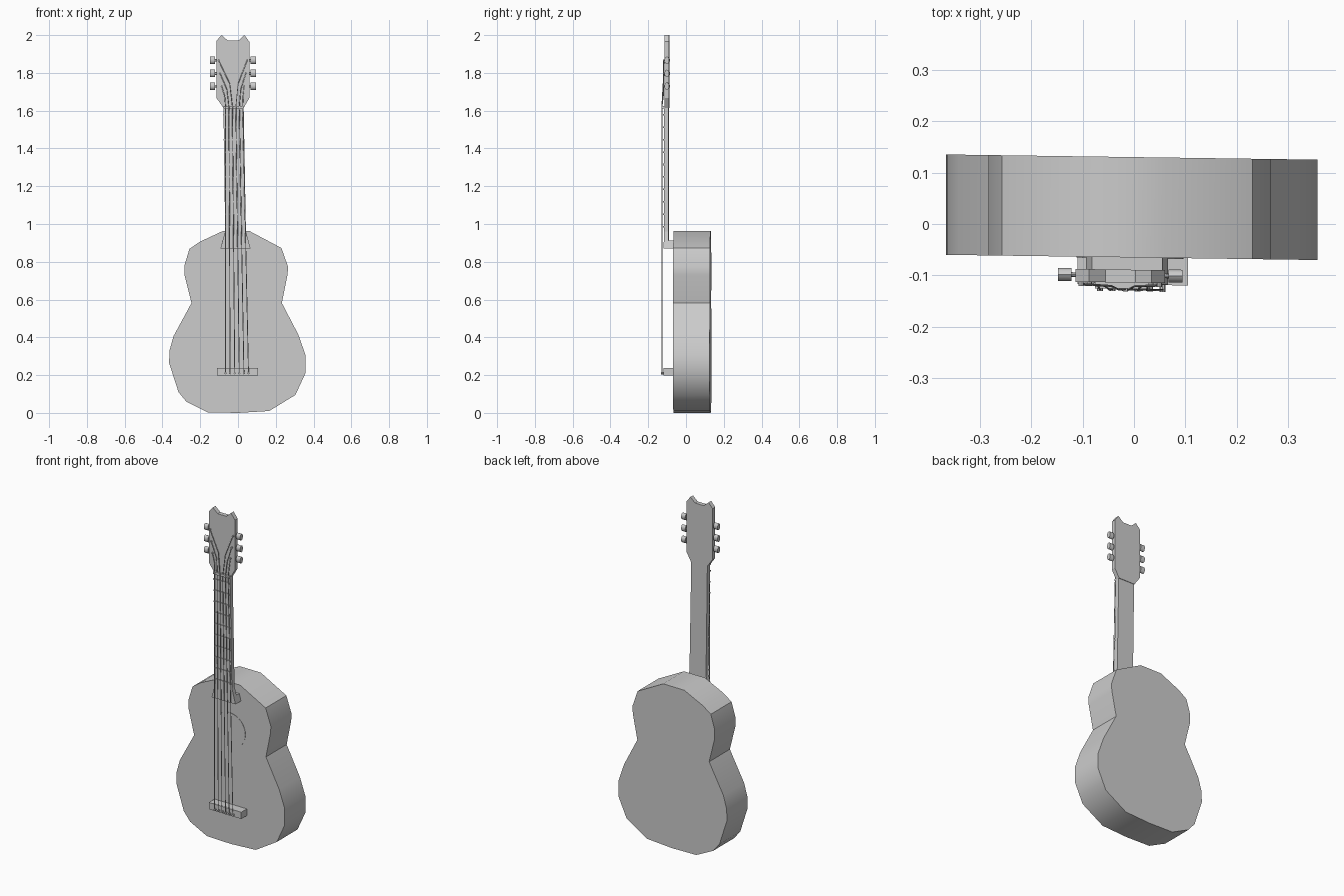
import bpy, bmesh, math
from mathutils import Vector

if "Cube" in bpy.data.objects:
    bpy.data.objects.remove(bpy.data.objects["Cube"])

SKEW = 0.014  # the whole guitar is turned very slightly about z


def finish(name, bm, smooth=None):
    for v in bm.verts:
        v.co.y -= SKEW * v.co.x
    bmesh.ops.recalc_face_normals(bm, faces=bm.faces)
    me = bpy.data.meshes.new(name)
    bm.to_mesh(me)
    bm.free()
    ob = bpy.data.objects.new(name, me)
    bpy.context.collection.objects.link(ob)
    if smooth:
        bpy.context.view_layer.objects.active = ob
        ob.select_set(True)
        bpy.ops.object.shade_smooth_by_angle(angle=math.radians(smooth))
        ob.select_set(False)
    return ob


def plate(name, outline, y0, y1, smooth=None):
    """Extrude an (x, z) outline from y0 to y1."""
    bm = bmesh.new()
    face = bm.faces.new([bm.verts.new((x, y0, z)) for x, z in outline])
    ext = bmesh.ops.extrude_face_region(bm, geom=[face])["geom"]
    for v in ext:
        if isinstance(v, bmesh.types.BMVert):
            v.co.y = y1
    return finish(name, bm, smooth)


def box(name, x0, x1, y0, y1, z0, z1):
    return plate(name, [(x0, z0), (x1, z0), (x1, z1), (x0, z1)], y0, y1)


def rod(bm, a, b, r, sides=6):
    a, b = Vector(a), Vector(b)
    m = (b - a).to_track_quat('Z', 'Y').to_matrix().to_4x4()
    m.translation = (a + b) / 2
    bmesh.ops.create_cone(bm, cap_ends=True, segments=sides, radius1=r,
                          radius2=r, depth=(b - a).length, matrix=m)


# Body: slightly irregular figure-eight slab
plate("body", [
    (0.06, 0.963), (0.23, 0.873), (0.265, 0.773), (0.262, 0.73), (0.232, 0.582),
    (0.32, 0.413), (0.357, 0.307), (0.357, 0.21), (0.304, 0.095), (0.165, 0.01),
    (0.0, 0.0), (-0.16, 0.003), (-0.272, 0.058), (-0.315, 0.11), (-0.365, 0.265),
    (-0.362, 0.333), (-0.341, 0.407), (-0.246, 0.582), (-0.283, 0.73),
    (-0.283, 0.783), (-0.257, 0.868), (-0.204, 0.905), (-0.08, 0.963)],
    -0.065, 0.13, 35)

# Sound hole disc, almost flush with the top
bm = bmesh.new()
rod(bm, (-0.008, -0.067, 0.677), (-0.008, -0.06, 0.677), 0.104, 32)
finish("sound_hole", bm)

# Neck with flared foot, heel and headstock
plate("neck", [(-0.093, 0.87), (0.066, 0.87), (0.042, 0.96), (0.03, 1.62),
               (-0.077, 1.62), (-0.068, 0.96)], -0.117, -0.092)
plate("heel", [(-0.093, 0.87), (0.066, 0.87), (0.055, 0.912), (-0.082, 0.912)],
      -0.094, -0.06)
plate("headstock", [
    (-0.077, 1.615), (-0.114, 1.667), (-0.114, 1.97), (-0.087, 2.0),
    (-0.055, 1.972), (0.003, 1.972), (0.034, 2.0), (0.06, 1.965),
    (0.06, 1.667), (0.03, 1.615)], -0.114, -0.089)
box("nut", -0.076, 0.03, -0.126, -0.112, 1.612, 1.626)
box("bridge", -0.11, 0.105, -0.118, -0.06, 0.198, 0.238)

# Frets
for i in range(10):
    z = 0.985 + i * 0.066
    c = -0.013 - 0.0135 * (z - 0.96) / 0.66
    box(f"fret_{i + 1}", c - 0.053, c + 0.053, -0.122, -0.115, z - 0.004, z + 0.004)

# Tuning pegs: three on each side
for side, edge in (("left", -0.114), ("right", 0.06)):
    d = -1 if side == "left" else 1
    for i, z in enumerate((1.73, 1.797, 1.867)):
        bm = bmesh.new()
        rod(bm, (edge - d * 0.005, -0.1, z), (edge + d * 0.012, -0.1, z), 0.007, 8)
        rod(bm, (edge + d * 0.007, -0.1, z), (edge + d * 0.034, -0.1, z), 0.02, 10)
        for v in bm.verts:
            v.co.y = -0.1 + (v.co.y + 0.1) * 0.65
        finish(f"{side}_tuning_peg_{i + 1}", bm, 40)

# Strings with bridge pins and headstock posts
for i in range(6):
    k = min(i, 5 - i)
    bottom = (-0.066 + i * 0.0243, -0.127, 0.21)
    nut = (-0.066 + i * 0.0182, -0.128, 1.62)
    post_z = (1.73, 1.797, 1.867)[k]
    post_x = -0.027 + (-1 if i < 3 else 1) * (0.06 + 0.008 * k)
    bend = (nut[0] * 0.8 + post_x * 0.2, -0.121, 1.62 + (post_z - 1.62) * 0.5)
    top = (post_x, -0.118, post_z)
    bm = bmesh.new()
    for a, b in ((bottom, nut), (nut, bend), (bend, top)):
        rod(bm, a, b, 0.0022, 6)
    finish(f"string_{i + 1}", bm)
    bm = bmesh.new()
    rod(bm, (bottom[0], -0.131, 0.21), (bottom[0], -0.115, 0.21), 0.006, 8)
    rod(bm, (post_x, -0.122, post_z), (post_x, -0.11, post_z), 0.005, 8)
    finish(f"string_pins_{i + 1}", bm)
